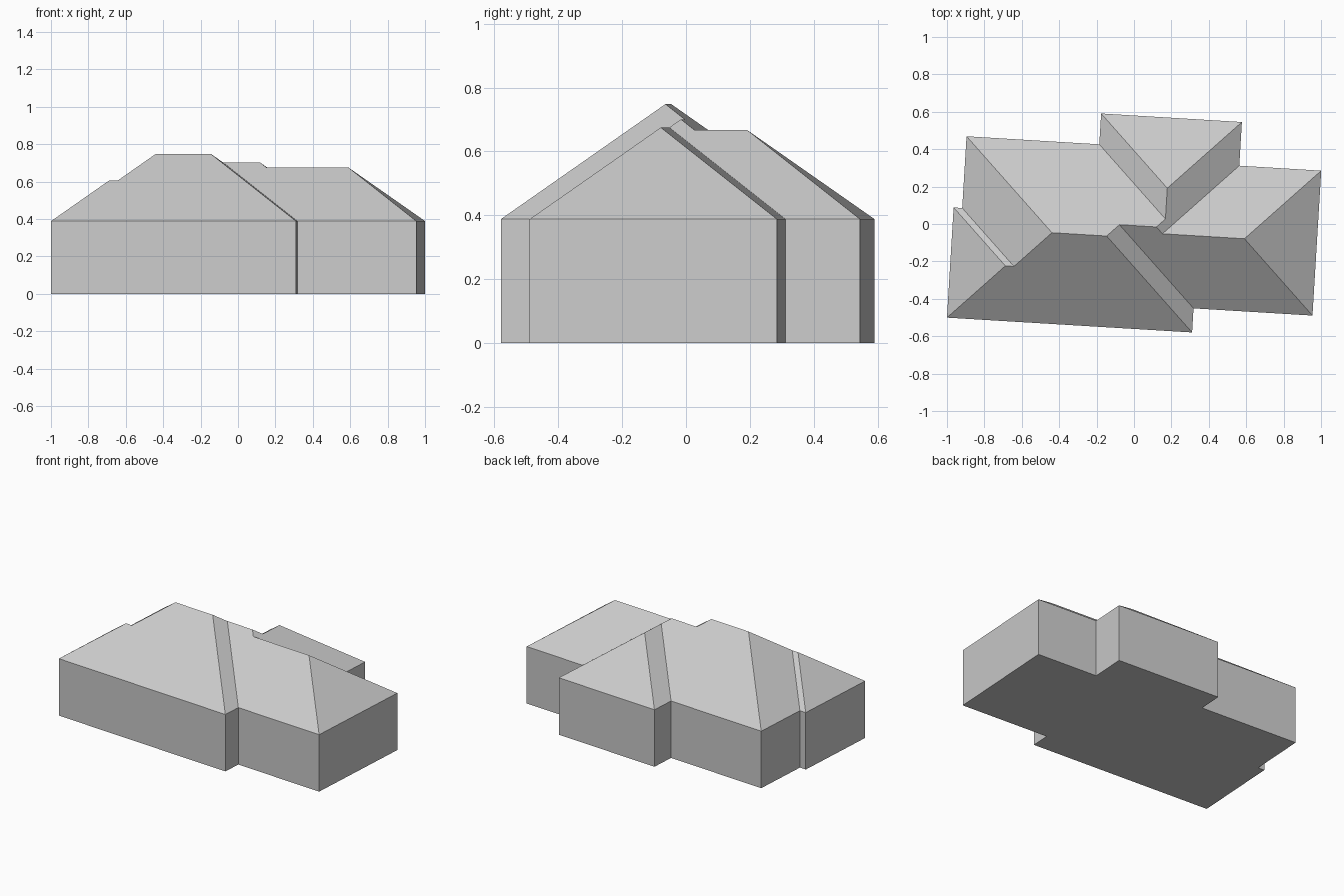
import bpy
import math
from mathutils import Matrix, Vector

cube = bpy.data.objects.get("Cube")
if cube:
    bpy.data.objects.remove(cube)

EAVE = 0.388            # wall height
PITCH = 0.74            # roof rise per unit of run
TURN = Matrix.Rotation(math.radians(-3.46), 4, 'Z')

# Footprint corners, counter-clockwise from the front right corner
LOW_X, STEP_X, WING_L, WING_R, NOTCH, END_X = -0.968, -0.922, -0.211, 0.543, 0.345, 0.982
FRONT, FRONT_IN, BACK_SIDE, BACK_MAIN, BACK_WING, STEP_Y = -0.56, -0.431, 0.345, 0.414, 0.579, 0.03
footprint = [Vector(p) for p in (
    (LOW_X, FRONT), (NOTCH, FRONT), (NOTCH, FRONT_IN), (END_X, FRONT_IN),
    (END_X, BACK_SIDE), (WING_R, BACK_SIDE), (WING_R, BACK_WING), (WING_L, BACK_WING),
    (WING_L, BACK_MAIN), (STEP_X, BACK_MAIN), (STEP_X, STEP_Y), (LOW_X, STEP_Y))]
COUNT = len(footprint)

# Each roof peak is where the slopes rising from three eaves meet
peaks = [(0, 10, 11), (0, 9, 10), (0, 8, 9), (0, 1, 8), (1, 2, 8),
         (2, 6, 8), (2, 5, 6), (2, 3, 4), (6, 7, 8), (5, 6, 7)]
peaks[-2] = (5, 7, 8)
peaks[5] = (2, 5, 8)
peaks[6] = (2, 4, 5)
peaks[7] = (2, 3, 4)


def eave_direction(i):
    return (footprint[(i + 1) % COUNT] - footprint[i]).normalized()


def meeting_point(eaves):
    """Point whose run from all three eaves is equal."""
    rows, values = [], []
    for i in eaves:
        d = eave_direction(i)
        inward = Vector((-d.y, d.x))
        rows.append((inward.x, inward.y, -1))
        values.append(inward.dot(footprint[i]))
    x, y, run = Matrix(rows).inverted() @ Vector(values)
    return Vector((x, y, EAVE + PITCH * run))


def add_part(name, verts, faces, material):
    mesh = bpy.data.meshes.new(name)
    mesh.from_pydata([TURN @ Vector(v) for v in verts], [], faces)
    mesh.materials.append(material)
    mesh.update()
    obj = bpy.data.objects.new(name, mesh)
    bpy.context.collection.objects.link(obj)
    return obj


grey = bpy.data.materials.new("light_grey")
grey.use_nodes = True
colour = (0.6, 0.6, 0.6, 1)
grey.diffuse_color = colour
grey.node_tree.nodes["Principled BSDF"].inputs["Base Color"].default_value = colour

# Walls and floor
bottom = [(p.x, p.y, 0) for p in footprint]
top = [(p.x, p.y, EAVE) for p in footprint]
sides = [(i, (i + 1) % COUNT, (i + 1) % COUNT + COUNT, i + COUNT) for i in range(COUNT)]
floor = tuple(reversed(range(COUNT)))
add_part("walls", bottom + top, sides + [floor], grey)

# Hipped roof: one flat slope per eave, closed along its ridges, hips and valleys
points = [meeting_point(p) for p in peaks]
slopes = []
for i in range(COUNT):
    d = eave_direction(i)
    above = [k for k, p in enumerate(peaks) if i in p]
    above.sort(key=lambda k: -points[k].xy.dot(d))
    slopes.append([i, (i + 1) % COUNT] + [COUNT + k for k in above])
add_part("hipped_roof", top + points, slopes, grey)
